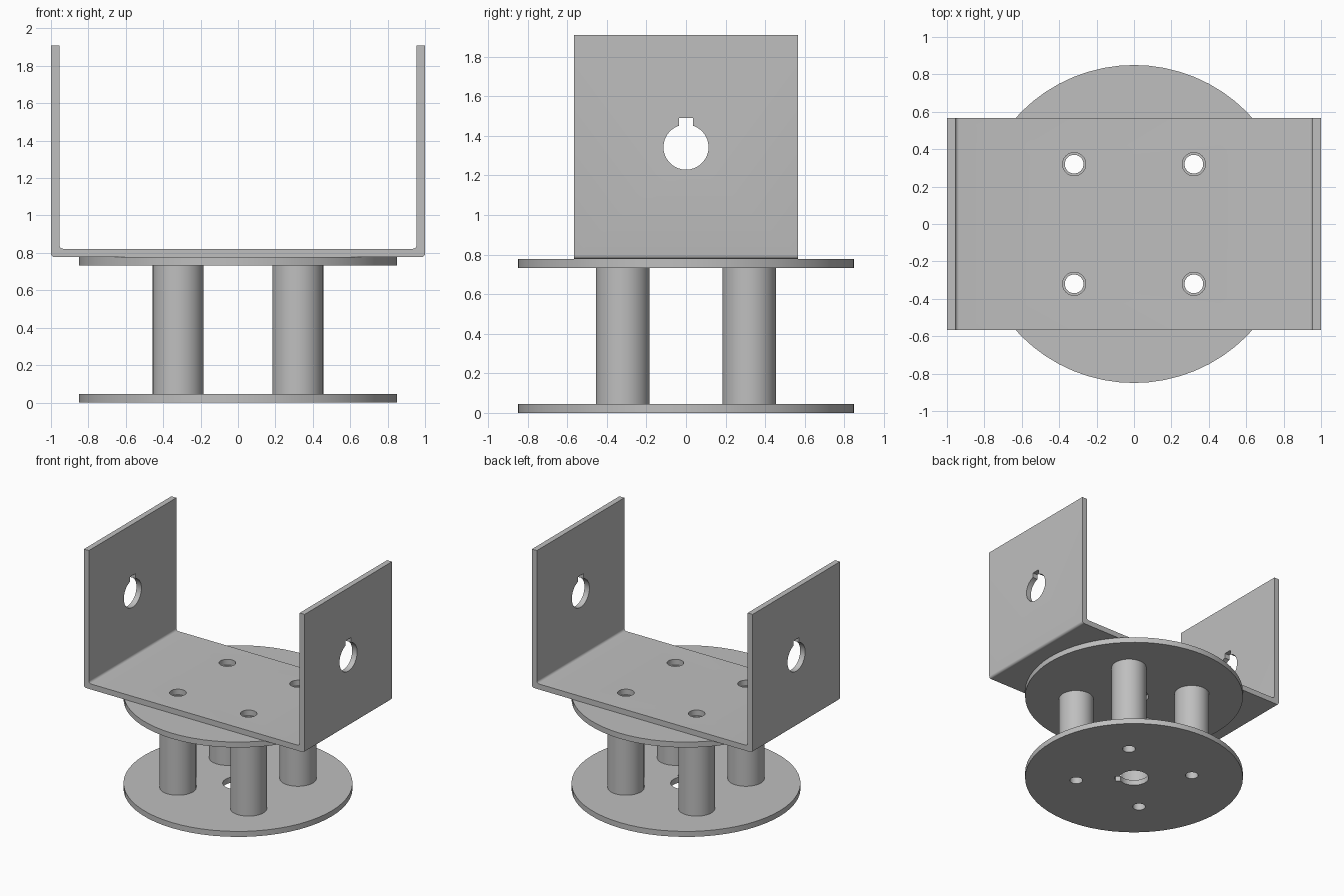
import bpy
import bmesh
from math import sin, cos, pi, radians, asin

THICK = 0.045          # sheet thickness
DISC_R = 0.85
POST_R, POST_AT = 0.136, 0.32
DISC_Z = 0.732         # underside of the upper disc
BASE_Z, TOP_Z = 0.777, 1.91
HALF_WIDTH = 0.566
CORNERS = [(sx * POST_AT, sy * POST_AT) for sx in (-1, 1) for sy in (-1, 1)]

if "Cube" in bpy.data.objects:
    bpy.data.objects.remove(bpy.data.objects["Cube"])

metal = bpy.data.materials.new("grey metal")
metal.use_nodes = True
metal.diffuse_color = (0.52, 0.52, 0.52, 1)
metal.node_tree.nodes["Principled BSDF"].inputs["Base Color"].default_value = metal.diffuse_color


def arc(cx, cy, r, start, end, steps):
    """Points on an arc, angles in radians."""
    angles = [start + (end - start) * i / steps for i in range(steps + 1)]
    return [(cx + r * cos(a), cy + r * sin(a)) for a in angles]


def circle(r, steps):
    return arc(0, 0, r, 0, 2 * pi, steps)[:-1]


def keyhole(r=0.114, half=0.035, top=0.148):
    """Round hole with a square keyway pointing along +y."""
    gap = asin(half / r)
    return arc(0, 0, r, pi / 2 + gap, 2.5 * pi - gap, 32) + [(half, top), (-half, top)]


def prism(name, outline, low, high, location=(0, 0, 0), rotation=(0, 0, 0)):
    """Extrude a flat outline along local z."""
    bm = bmesh.new()
    base = bm.faces.new([bm.verts.new((x, y, low)) for x, y in outline])
    extruded = bmesh.ops.extrude_face_region(bm, geom=[base])["geom"]
    moved = [v for v in extruded if isinstance(v, bmesh.types.BMVert)]
    bmesh.ops.translate(bm, verts=moved, vec=(0, 0, high - low))
    bmesh.ops.recalc_face_normals(bm, faces=bm.faces)
    mesh = bpy.data.meshes.new(name)
    bm.to_mesh(mesh)
    bm.free()
    mesh.materials.append(metal)
    obj = bpy.data.objects.new(name, mesh)
    obj.location = location
    obj.rotation_euler = [radians(a) for a in rotation]
    bpy.context.collection.objects.link(obj)
    return obj


def activate(obj):
    bpy.ops.object.select_all(action='DESELECT')
    obj.select_set(True)
    bpy.context.view_layer.objects.active = obj


def cut(obj, cutters):
    """Subtract the cutters for good, then throw them away."""
    activate(obj)
    for cutter in cutters:
        cutter.hide_render = True
        mod = obj.modifiers.new("hole", 'BOOLEAN')
        mod.operation = 'DIFFERENCE'
        mod.solver = 'EXACT'
        mod.object = cutter
        bpy.ops.object.modifier_apply(modifier=mod.name)
        bpy.data.objects.remove(cutter)


def smooth(obj):
    activate(obj)
    bpy.ops.object.shade_smooth_by_angle(angle=radians(30))


def bolt_cutters(r):
    return [prism("bolt_cutter", circle(r, 32), -0.1, 1, (x, y, 0)) for x, y in CORNERS]


# Two identical discs with bolt holes and a central keyed hole
for name, z in (("lower_disc", 0), ("upper_disc", DISC_Z)):
    disc = prism(name, circle(DISC_R, 64), z, z + THICK)
    key = prism("key_cutter", keyhole(), -0.1, 1, rotation=(0, 0, -135))
    cut(disc, bolt_cutters(0.05) + [key])
    smooth(disc)

# Four hollow spacer posts
for i, (x, y) in enumerate(CORNERS):
    post = prism(f"spacer_post_{i + 1}", circle(POST_R, 48), THICK, DISC_Z, (x, y, 0))
    cut(post, [prism("bore_cutter", circle(0.05, 32), -0.1, 1, (x, y, 0))])
    smooth(post)

# U-shaped bracket: folded sheet profile, right half mirrored to the left
R = 0.02
inner = 1 - THICK
half = (arc(1 - R, BASE_Z + R, R, -pi / 2, 0, 5)
        + [(1, TOP_Z), (inner, TOP_Z)]
        + arc(inner - R, BASE_Z + THICK + R, R, 0, -pi / 2, 5))
profile = half + [(-x, z) for x, z in reversed(half)]
bracket = prism("u_bracket", profile, -HALF_WIDTH, HALF_WIDTH, rotation=(90, 0, 0))
shaft = prism("shaft_cutter", keyhole(), -1.2, 1.2, (0, 0, 1.343), (90, 0, 90))
cut(bracket, bolt_cutters(0.062) + [shaft])
smooth(bracket)
